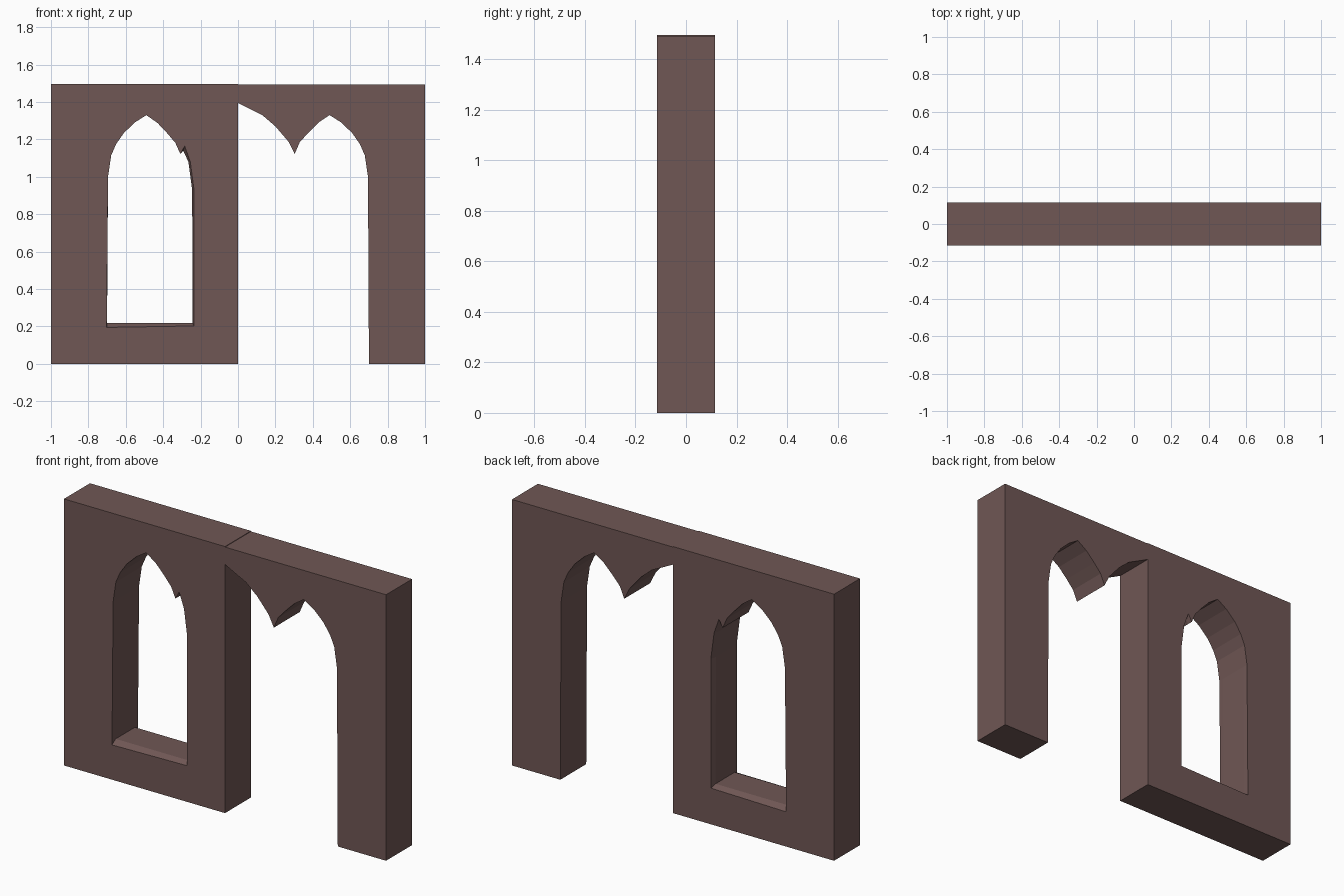
import bpy, bmesh

if "Cube" in bpy.data.objects:
    bpy.data.objects.remove(bpy.data.objects["Cube"])

HALF = 0.115   # half wall thickness
LIP = 0.085    # where the window reveal reaches its narrowest

# Wall outline with the doorway and its hanging cusp cut in (x, z)
wall = [(-1, 0), (0, 0), (0, 1.395), (0.065, 1.362), (0.13, 1.33), (0.2, 1.27),
        (0.27, 1.188), (0.303, 1.122), (0.33, 1.185), (0.375, 1.235),
        (0.43, 1.29), (0.49, 1.33), (0.55, 1.292), (0.61, 1.235),
        (0.652, 1.175), (0.678, 1.115), (0.695, 1.0), (0.7, 0),
        (1, 0), (1, 1.493), (0, 1.493), (0, 1.496), (-1, 1.496)]

# Pointed window: rim on both faces, and the slightly narrower inner reveal
arch = [(-0.695, 1.0), (-0.678, 1.115), (-0.652, 1.175), (-0.61, 1.235),
        (-0.55, 1.292), (-0.49, 1.33), (-0.43, 1.288), (-0.38, 1.235),
        (-0.335, 1.182), (-0.308, 1.122)]
rim = [(-0.702, 0.195)] + arch + [(-0.285, 1.165), (-0.255, 1.08), (-0.235, 0.93), (-0.235, 0.203)]
reveal = [(-0.70, 0.218)] + arch + [(-0.293, 1.14), (-0.265, 1.08), (-0.245, 0.93), (-0.243, 0.218)]

bm = bmesh.new()


def ring(points, y):
    return [bm.verts.new((x, y, z)) for x, z in points]


def loop_edges(verts):
    return [bm.edges.new((v, verts[i - 1])) for i, v in enumerate(verts)]


def bridge(a, b):
    for i in range(len(a)):
        bm.faces.new((a[i - 1], a[i], b[i], b[i - 1]))


# Front and back faces with the window hole
outer, inner = [], []
for y in (-HALF, HALF):
    o, r = ring(wall, y), ring(rim, y)
    bmesh.ops.triangle_fill(bm, use_beauty=True, edges=loop_edges(o) + loop_edges(r))
    outer.append(o)
    inner.append(r)

# Outer edges and window reveal
bridge(outer[0], outer[1])
mid = [ring(reveal, y) for y in (-LIP, LIP)]
for a, b in ((inner[0], mid[0]), (mid[0], mid[1]), (mid[1], inner[1])):
    bridge(a, b)

bmesh.ops.recalc_face_normals(bm, faces=bm.faces[:])
mesh = bpy.data.meshes.new("gothic_wall")
bm.to_mesh(mesh)
bm.free()
obj = bpy.data.objects.new("gothic_wall", mesh)
bpy.context.collection.objects.link(obj)

# Brown stone
stone = bpy.data.materials.new("brown_stone")
stone.diffuse_color = (0.16, 0.095, 0.09, 1)
stone.use_nodes = True
stone.node_tree.nodes["Principled BSDF"].inputs["Base Color"].default_value = stone.diffuse_color
mesh.materials.append(stone)
